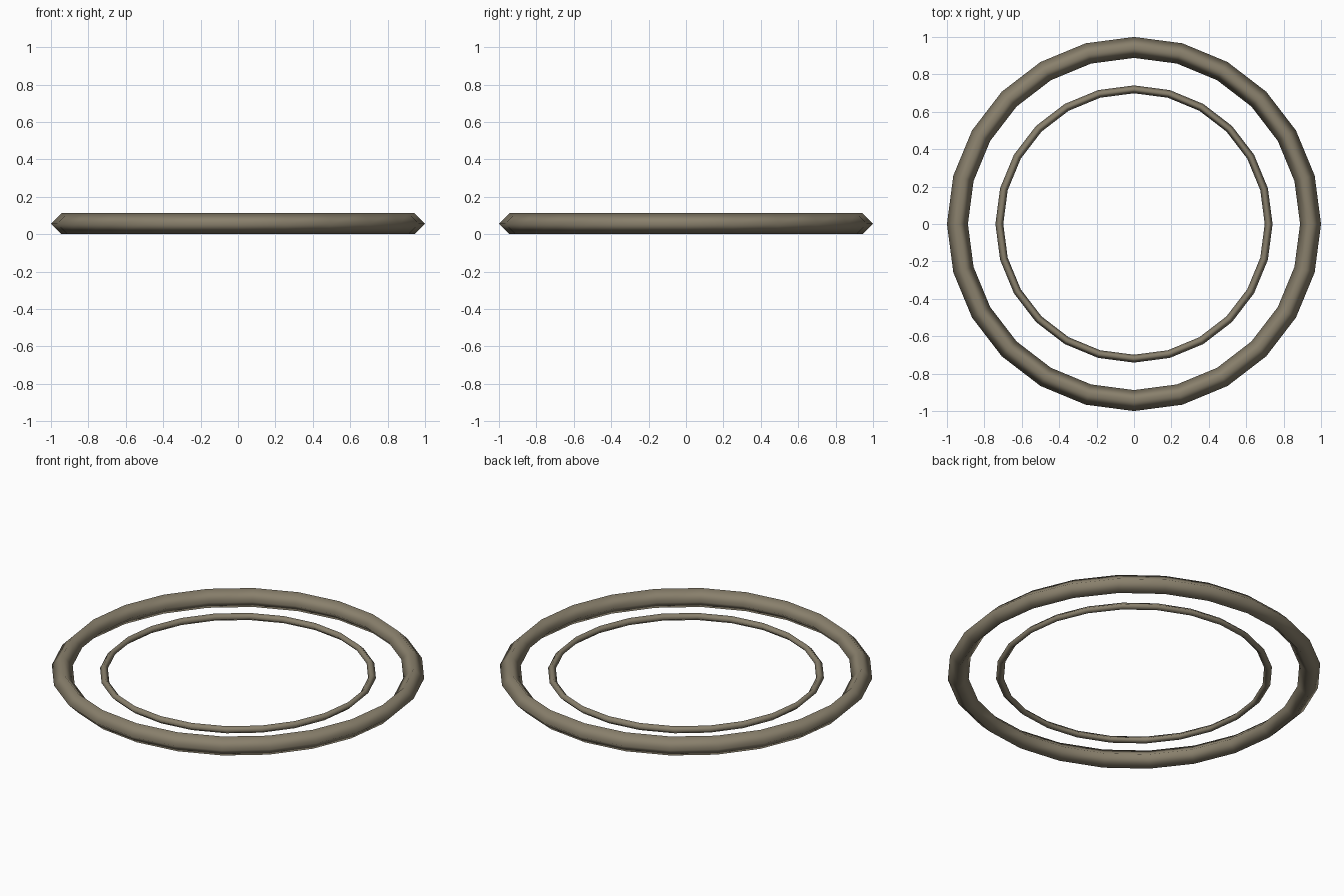
import bpy

cube = bpy.data.objects.get("Cube")
if cube:
    bpy.data.objects.remove(cube, do_unlink=True)

# Single warm stone colour
colour = (0.25, 0.215, 0.15, 1.0)
material = bpy.data.materials.new("warm_grey_brown")
material.use_nodes = True
material.diffuse_color = colour
shader = material.node_tree.nodes["Principled BSDF"]
shader.inputs["Base Color"].default_value = colour
shader.inputs["Roughness"].default_value = 0.8


def ring(name, radius, tube, height):
    """Low-poly ring with a diamond cross-section and smooth shading."""
    bpy.ops.mesh.primitive_torus_add(
        major_radius=radius, minor_radius=tube,
        major_segments=24, minor_segments=4, location=(0, 0, height))
    obj = bpy.context.object
    obj.name = name
    obj.data.materials.append(material)
    bpy.ops.object.shade_smooth()
    return obj


# Thick outer ring and thin inner ring
ring("outer_ring", 0.944, 0.056, 0.056)
ring("inner_ring", 0.72, 0.021, 0.048)
